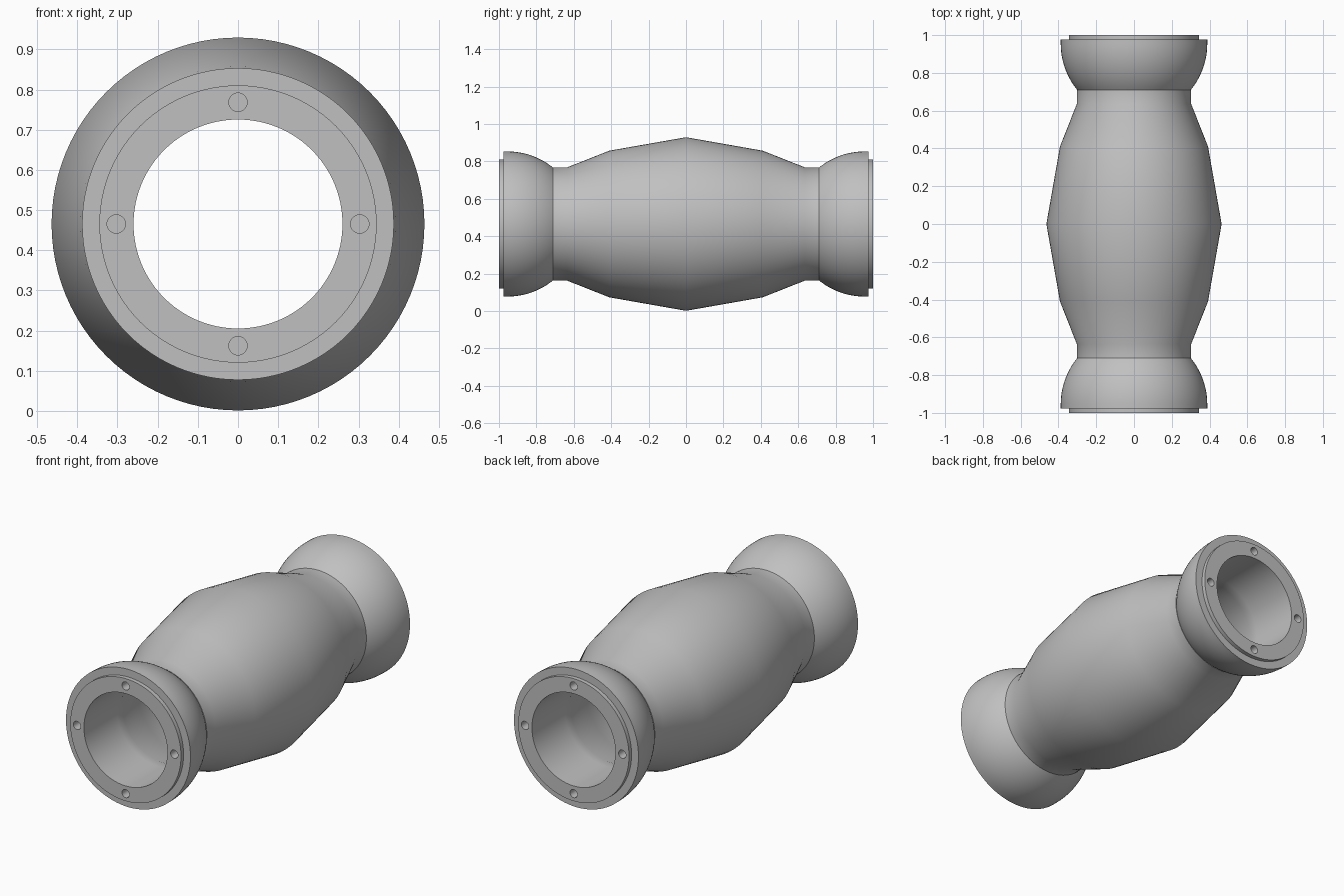
import bpy, bmesh, math
from mathutils import Matrix, Vector

if "Cube" in bpy.data.objects:
    bpy.data.objects.remove(bpy.data.objects["Cube"])

AXIS_Z = 0.4655   # height of the tube axis
BORE = 0.26       # clear inner radius
SEGMENTS = 96

grey = bpy.data.materials.new("plain grey")
grey.diffuse_color = (0.53, 0.53, 0.53, 1)
grey.use_nodes = True
grey.node_tree.nodes["Principled BSDF"].inputs["Base Color"].default_value = grey.diffuse_color


def lathe(name, profile):
    """Spin a closed (y, radius) profile around the tube axis."""
    bm = bmesh.new()
    rings = []
    for i in range(SEGMENTS):
        a = 2 * math.pi * i / SEGMENTS
        rings.append([bm.verts.new((r * math.cos(a), y, AXIS_Z + r * math.sin(a)))
                      for y, r in profile])
    n = len(profile)
    for i in range(SEGMENTS):
        a, b = rings[i], rings[(i + 1) % SEGMENTS]
        for j in range(n):
            k = (j + 1) % n
            bm.faces.new((a[j], a[k], b[k], b[j]))
    bmesh.ops.recalc_face_normals(bm, faces=bm.faces)
    mesh = bpy.data.meshes.new(name)
    bm.to_mesh(mesh)
    bm.free()
    mesh.materials.append(grey)
    obj = bpy.data.objects.new(name, mesh)
    bpy.context.collection.objects.link(obj)
    return obj


def smooth(obj):
    bpy.ops.object.select_all(action='DESELECT')
    obj.select_set(True)
    bpy.context.view_layer.objects.active = obj
    bpy.ops.object.shade_smooth_by_angle(angle=math.radians(30))


def screw_hole_cutter(side):
    """Four short cylinders sunk into one end face."""
    bm = bmesh.new()
    for i in range(4):
        a = i * math.pi / 2
        centre = Vector((0.303 * math.cos(a), side * 1.0, AXIS_Z + 0.303 * math.sin(a)))
        bmesh.ops.create_cone(bm, cap_ends=True, segments=24, radius1=0.023,
                              radius2=0.023, depth=0.12,
                              matrix=Matrix.Translation(centre) @ Matrix.Rotation(math.pi / 2, 4, 'X'))
    mesh = bpy.data.meshes.new("screw_hole_cutter")
    bm.to_mesh(mesh)
    bm.free()
    mesh.materials.append(grey)
    obj = bpy.data.objects.new("screw_hole_cutter", mesh)
    obj.hide_render = True
    bpy.context.collection.objects.link(obj)
    return obj


# Barrel body: faceted outline outside, matching cavity inside
half = [(0.41, 0.392), (0.635, 0.303), (0.71, 0.303)]
cavity = [(0.71, BORE), (0.66, BORE), (0.41, 0.352)]
outside = [(-y, r) for y, r in reversed(half)] + [(0, 0.464)] + half
inside = cavity + [(0, 0.424)] + [(-y, r) for y, r in reversed(cavity)]
smooth(lathe("barrel_body", outside + inside))

# End collars: spherical bulge, stepped rim, straight bore, screw holes
ball_r, ball_y = 0.388, 0.955
start = math.acos((ball_y - 0.71) / ball_r)
bulge = []
for i in range(15):
    t = start + (math.pi / 2 - start) * i / 14
    bulge.append((ball_y - ball_r * math.cos(t), ball_r * math.sin(t)))
collar = bulge + [(0.977, ball_r), (0.977, 0.345), (1.0, 0.345), (1.0, BORE), (0.71, BORE)]

for name, side in (("front_collar", -1), ("back_collar", 1)):
    obj = lathe(name, [(side * y, r) for y, r in collar])
    cutter = screw_hole_cutter(side)
    mod = obj.modifiers.new("screw_holes", 'BOOLEAN')
    mod.operation = 'DIFFERENCE'
    mod.solver = 'EXACT'
    mod.object = cutter
    bpy.context.view_layer.update()
    cut = obj.evaluated_get(bpy.context.evaluated_depsgraph_get())
    obj_mesh = bpy.data.meshes.new_from_object(cut)
    obj.modifiers.clear()
    obj.data = obj_mesh
    bpy.data.objects.remove(cutter)
    smooth(obj)
